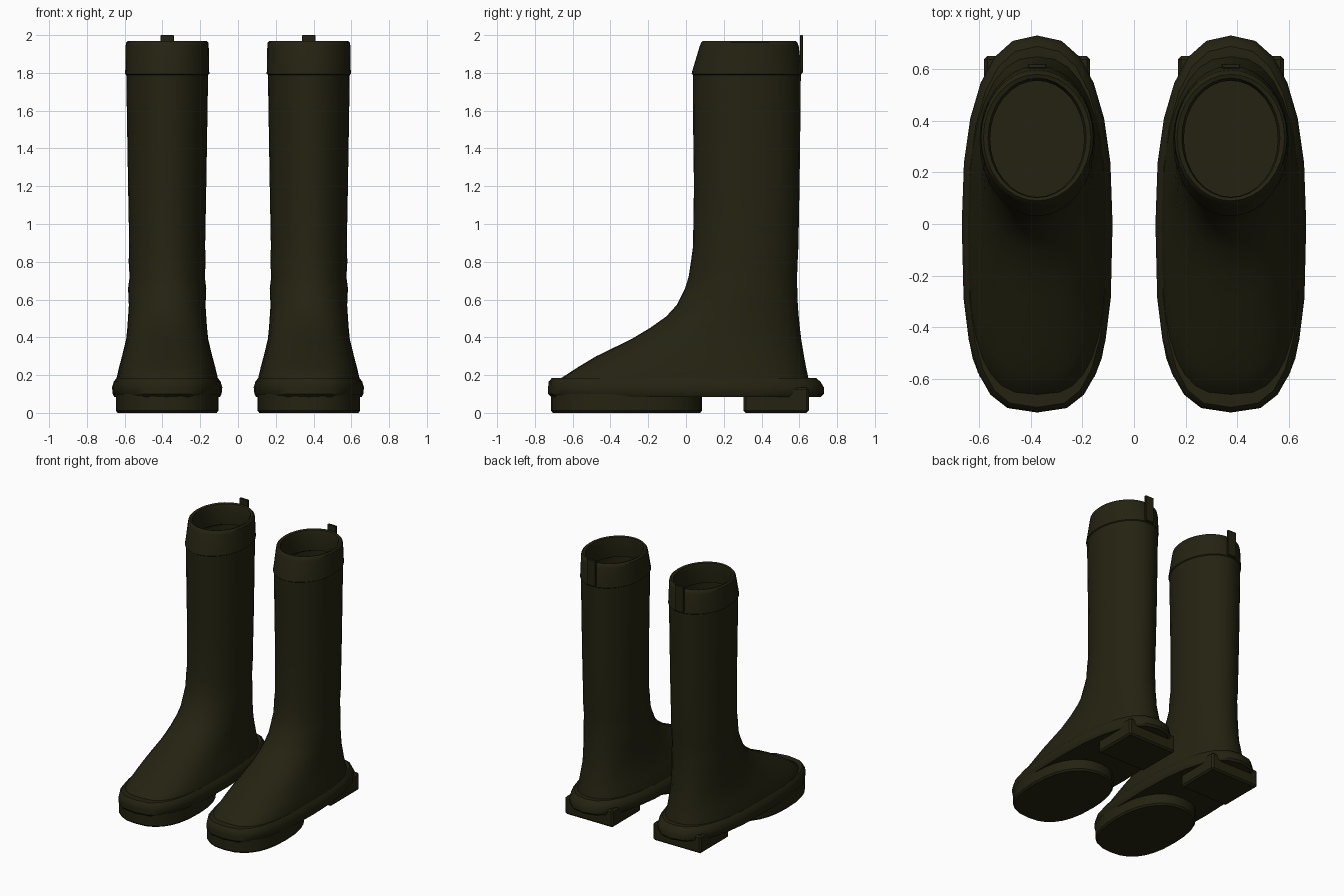
import bpy, bmesh, math

olive = bpy.data.materials.new("dark_olive_rubber")
olive.diffuse_color = (0.018, 0.0165, 0.0055, 1)


def spow(v, p):
    return math.copysign(abs(v) ** p, v)


def finish(bm, name, angle=35):
    bmesh.ops.recalc_face_normals(bm, faces=bm.faces[:])
    me = bpy.data.meshes.new(name)
    bm.to_mesh(me)
    bm.free()
    ob = bpy.data.objects.new(name, me)
    bpy.context.collection.objects.link(ob)
    me.materials.append(olive)
    bpy.ops.object.select_all(action='DESELECT')
    ob.select_set(True)
    bpy.context.view_layer.objects.active = ob
    bpy.ops.object.shade_smooth_by_angle(angle=math.radians(angle))
    return ob


def loft(name, x, rings, segs, caps=True, closed=False):
    """Skin of oval rings: (z, y front, y back, half width, front power, back power)."""
    bm = bmesh.new()
    loops = []
    for z, yf, yb, hw, nf, nb in rings:
        loop = []
        for i in range(segs):
            a = 2 * math.pi * i / segs
            n = nf if math.sin(a) < 0 else nb
            loop.append(bm.verts.new((x + hw * spow(math.cos(a), 2 / n),
                                      (yf + yb) / 2 + (yb - yf) / 2 * spow(math.sin(a), 2 / n), z)))
        loops.append(loop)
    pairs = list(zip(loops, loops[1:])) + ([(loops[-1], loops[0])] if closed else [])
    for lo, hi in pairs:
        for i in range(segs):
            j = (i + 1) % segs
            bm.faces.new((lo[i], lo[j], hi[j], hi[i]))
    if caps:
        bm.faces.new(loops[0])
        bm.faces.new(loops[-1])
    return finish(bm, name)


def box(name, lo, hi, bevel):
    bm = bmesh.new()
    bmesh.ops.create_cube(bm, size=1)
    for v in bm.verts:
        v.co = [(a + b) / 2 + c * (b - a) for a, b, c in zip(lo, hi, v.co)]
    bmesh.ops.bevel(bm, geom=bm.edges[:], offset=bevel, segments=1, affect='EDGES')
    return finish(bm, name)


# foot and leg, from the welt up to the cuff
UPPER = [
    (0.12, -0.69, 0.66, 0.272, 2.9, 2.4),
    (0.185, -0.66, 0.648, 0.268, 2.9, 2.4),
    (0.24, -0.575, 0.636, 0.255, 2.8, 2.3),
    (0.30, -0.475, 0.625, 0.239, 2.7, 2.3),
    (0.39, -0.29, 0.61, 0.217, 2.5, 2.2),
    (0.45, -0.19, 0.603, 0.211, 2.3, 2.2),
    (0.51, -0.105, 0.597, 0.207, 2.2, 2.1),
    (0.57, -0.05, 0.592, 0.203, 2.1, 2.1),
    (0.66, -0.005, 0.589, 0.207, 2, 2),
    (0.72, 0.014, 0.588, 0.199, 2, 2),
    (0.80, 0.026, 0.591, 0.204, 2, 2),
    (0.88, 0.037, 0.595, 0.201, 2, 2),
    (1.20, 0.042, 0.601, 0.207, 2, 2),
    (1.50, 0.038, 0.605, 0.212, 2, 2),
    (1.81, 0.036, 0.608, 0.217, 2, 2),
]
# thick ring around the opening
CUFF = [
    (1.79, 0.036, 0.608, 0.217, 2, 2),
    (1.795, 0.03, 0.613, 0.224, 2, 2),
    (1.81, 0.033, 0.612, 0.222, 2, 2),
    (1.94, 0.072, 0.597, 0.22, 2, 2),
    (1.96, 0.08, 0.59, 0.218, 2, 2),
    (1.97, 0.09, 0.58, 0.208, 2, 2),
    (1.965, 0.102, 0.565, 0.19, 2, 2),
    (1.94, 0.105, 0.555, 0.182, 2, 2),
    (1.81, 0.09, 0.56, 0.186, 2, 2),
]
# overhanging rim of the sole
WELT = [
    (0.085, -0.715, 0.715, 0.28, 2.9, 2.4),
    (0.10, -0.73, 0.73, 0.288, 2.9, 2.4),
    (0.135, -0.73, 0.73, 0.292, 2.9, 2.4),
    (0.165, -0.727, 0.712, 0.283, 2.9, 2.4),
    (0.185, -0.71, 0.688, 0.268, 2.9, 2.4),
]
# pad under the ball of the foot
TREAD = [
    (0.0, -0.705, 0.075, 0.262, 2.5, 2.3),
    (0.012, -0.715, 0.085, 0.272, 2.5, 2.3),
    (0.10, -0.715, 0.085, 0.272, 2.5, 2.3),
]

for side, x in (("left", 0.375), ("right", -0.375)):
    loft(side + "_upper", x, UPPER, 32, caps=False)
    loft(side + "_cuff", x, CUFF, 32, caps=False, closed=True)
    loft(side + "_welt", x, WELT, 24)
    loft(side + "_front_tread", x, TREAD, 28)
    box(side + "_heel", (x - 0.205, 0.305, 0), (x + 0.205, 0.65, 0.135), 0.012)
    box(side + "_pull_tab", (x - 0.036, 0.603, 1.8), (x + 0.036, 0.62, 2.0), 0.003)
